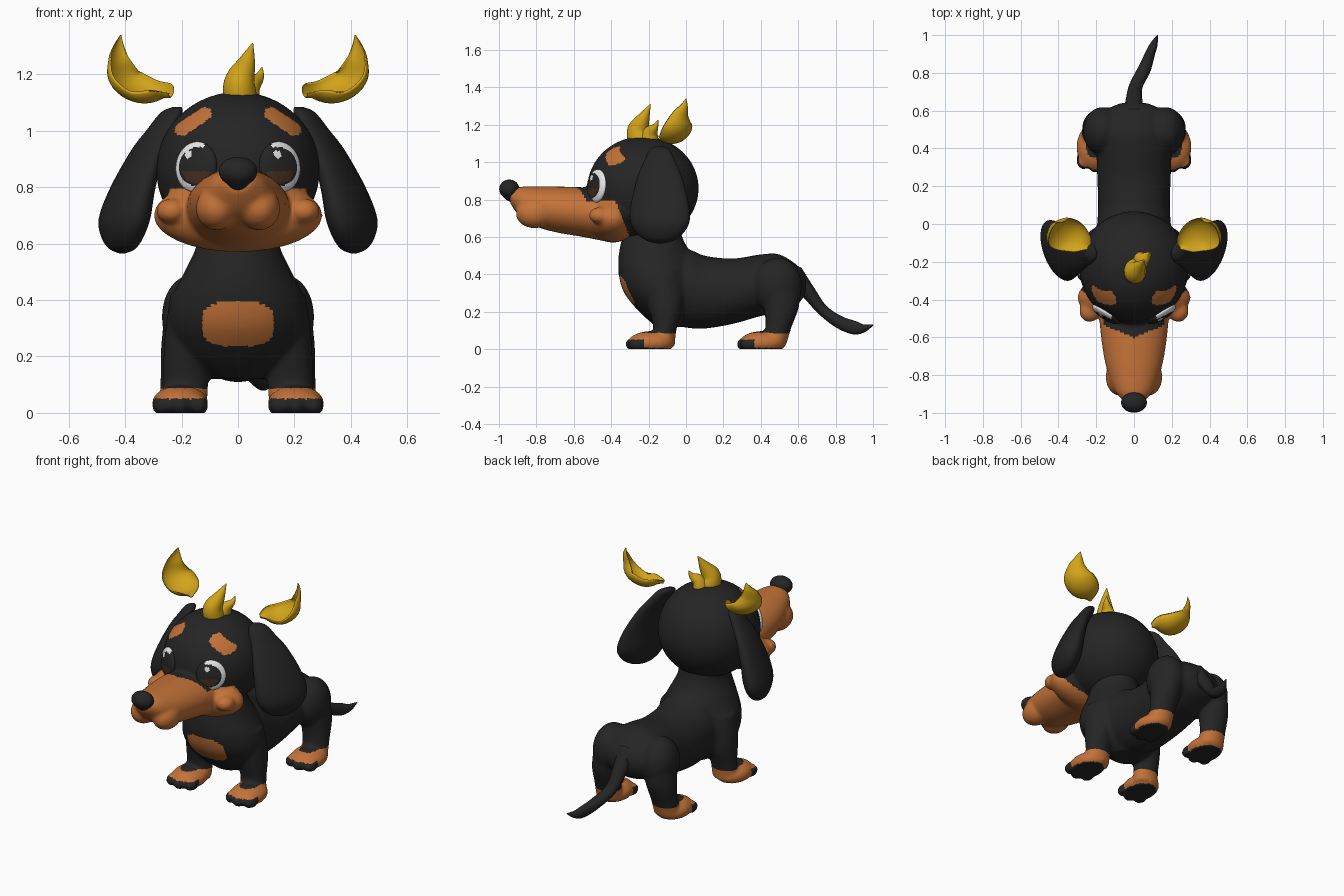
import bpy, bmesh, math
from mathutils import Vector, Matrix

if "Cube" in bpy.data.objects:
    bpy.data.objects.remove(bpy.data.objects["Cube"])


def material(name, rgb):
    m = bpy.data.materials.new(name)
    m.use_nodes = True
    m.diffuse_color = (*rgb, 1)
    m.node_tree.nodes["Principled BSDF"].inputs["Base Color"].default_value = (*rgb, 1)
    return m


BLACK = material("black fur", (0.018, 0.018, 0.018))
TAN = material("tan fur", (0.55, 0.17, 0.04))
GOLD = material("gold", (0.65, 0.37, 0.01))
WHITE = material("eye white", (0.8, 0.8, 0.8))
BROWN = material("iris brown", (0.06, 0.028, 0.014))
LINING = material("dark lining", (0.045, 0.028, 0.025))
X, Y, Z = Vector((1, 0, 0)), Vector((0, 1, 0)), Vector((0, 0, 1))


def smooth_stations(pts, steps=5):
    """Catmull-Rom interpolation of station tuples."""
    ext = [pts[0], *pts, pts[-1]]
    out = []
    for p0, p1, p2, p3 in zip(ext, ext[1:], ext[2:], ext[3:]):
        for k in range(steps):
            t = k / steps
            out.append([b + t / 2 * (c - a + t * (2*a - 5*b + 4*c - d + t * (3*(b - c) + d - a)))
                        for a, b, c, d in zip(p0, p1, p2, p3)])
    return out + [list(pts[-1])]


def loft(bm, stations, mode="path", sides=32, ref=X, focus=None, groove=None, skew=0):
    """Stations are x, y, z and two radii; mode sets the plane of the rings."""
    st = smooth_stations(stations)
    centres = [Vector(s[:3]) for s in st]
    rings = []
    for i, (c, s) in enumerate(zip(centres, st)):
        if mode == "path":
            t = (centres[min(i + 1, len(st) - 1)] - centres[max(i - 1, 0)]).normalized()
            b = (focus - c) if focus else ref.copy()
            b = (b - t * b.dot(t)).normalized()
            a = b.cross(t)
        else:
            a, b = (X, Y + X * skew) if mode == "flat" else (X, Z)
        ring = []
        for j in range(sides):
            ang = math.tau * j / sides
            u, v = math.cos(ang), math.sin(ang)
            if groove and v > 0:
                v *= -groove
            ring.append(bm.verts.new(c + a * u * max(s[3], .002) + b * v * max(s[4], .002)))
        rings.append(ring)
    for r, q in zip(rings, rings[1:]):
        for j in range(sides):
            k = (j + 1) % sides
            f = bm.faces.new((r[j], r[k], q[k], q[j]))
            f.material_index = 1 if groove and j < sides // 2 else 0
    bm.faces.new(rings[0])
    bm.faces.new(rings[-1])


def ball(bm, centre, radii, rot=Matrix(), seg=32):
    m = Matrix.Translation(centre) @ rot @ Matrix.Diagonal((*radii, 1))
    bmesh.ops.create_uvsphere(bm, u_segments=seg, v_segments=seg // 2, radius=1, matrix=m)


def finish(name, bm, mats, voxel=0, rule=None):
    """Make the object, fuse its shells if asked and colour faces by rule."""
    bmesh.ops.recalc_face_normals(bm, faces=bm.faces[:])
    me = bpy.data.meshes.new(name)
    bm.to_mesh(me)
    bm.free()
    ob = bpy.data.objects.new(name, me)
    bpy.context.collection.objects.link(ob)
    if voxel:
        rem = ob.modifiers.new("fuse", 'REMESH')
        rem.mode, rem.voxel_size = 'VOXEL', voxel
        sm = ob.modifiers.new("soften", 'SMOOTH')
        sm.factor, sm.iterations = 0.5, 7
        dg = bpy.context.evaluated_depsgraph_get()
        me = bpy.data.meshes.new_from_object(ob.evaluated_get(dg))
        ob.modifiers.clear()
        ob.data = me
        for v in me.vertices:
            v.co.z = max(v.co.z, 0)
    me.materials.clear()
    for m in mats:
        me.materials.append(m)
    if rule:
        for p in me.polygons:
            p.material_index = rule(p.center, p.normal)
    me.shade_smooth()
    return ob


# Body: chest and neck, long torso, legs and feet
bm = bmesh.new()
loft(bm, [(0, -.17, .70, .14, .13), (0, -.18, .60, .145, .16), (0, -.165, .50, .19, .195),
          (0, -.15, .40, .238, .21), (0, -.13, .30, .245, .2), (0, -.1, .2, .2, .15),
          (0, -.08, .12, .09, .08)], "flat")
loft(bm, [(0, -.15, .32, .2, .18), (0, 0, .325, .195, .21), (0, .1, .305, .19, .195),
          (0, .25, .31, .195, .175), (0, .4, .342, .2, .165), (0, .5, .352, .2, .155),
          (0, .6, .345, .15, .1), (0, .64, .345, .07, .045)], "upright")
for s in (-1, 1):
    loft(bm, [(s*.16, -.13, .42, .08, .1), (s*.18, -.11, .25, .082, .095),
              (s*.185, -.112, .11, .08, .062), (s*.19, -.12, .02, .08, .06)], "flat")
    ball(bm, (s*.165, .49, .34), (.105, .13, .15))
    loft(bm, [(s*.17, .5, .36, .09, .11), (s*.185, .51, .23, .088, .095),
              (s*.195, .495, .12, .08, .07), (s*.2, .47, .02, .08, .065)], "flat")
    for y in (-.185, .41):
        ball(bm, (s*.205, y, .035), (.1, .125, .062))
        for dx in (-.062, 0, .062):
            ball(bm, (s*.205 + dx, y - .09 + abs(dx)*.3, .026), (.038, .05, .036))


def body_colour(c, n):
    if c.y < -.2 and (abs(c.x) / .128)**3 + (abs(c.z - .315) / .08)**3 < 1:
        return 1
    if c.z > .088:
        return 0
    toe = c.y < -.225 or .2 < c.y < .365
    return 0 if c.z < (.05 if toe else .006) else 1


finish("body", bm, [BLACK, TAN], .01, body_colour)

# Head: skull, cheeks and long muzzle
bm = bmesh.new()
ball(bm, (0, -.23, .86), (.29, .298, .278), seg=48)
ball(bm, (0, -.39, .7), (.3, .14, .13))
loft(bm, [(0, -.94, .815, .05, .035), (0, -.89, .79, .098, .078), (0, -.8, .763, .135, .107),
          (0, -.7, .748, .16, .122), (0, -.55, .733, .18, .133), (0, -.4, .712, .19, .138),
          (0, -.3, .71, .2, .12)], "upright")
for s in (-1, 1):
    ball(bm, (s*.075, -.81, .725), (.075, .1, .078))
    ball(bm, (s*.235, -.46, .715), (.055, .06, .045))


def brow_distance(c):
    a, b = Vector((.118, 1.06)), Vector((.2, 1.005))
    p = Vector((abs(c.x), c.z))
    t = max(0, min(1, (p - a).dot(b - a) / (b - a).length_squared))
    return (p - a - (b - a) * t).length


def head_colour(c, n):
    muzzle = c.y < -.6 + .4 * abs(c.x) and c.z < .9
    cheek = c.z < .793 and c.y < -.3 - .4 * max(0, c.z - .6)
    brow = c.y < -.3 and brow_distance(c) < .024
    return 1 if muzzle or cheek or brow else 0


finish("head", bm, [BLACK, TAN], .01, head_colour)

# Nose
bm = bmesh.new()
ball(bm, (0, -.945, .856), (.07, .055, .052))
ball(bm, (0, -.935, .825), (.04, .042, .036))
finish("nose", bm, [BLACK], .007)

# Tail
bm = bmesh.new()
loft(bm, [(0, .57, .4, .06, .06), (0, .65, .31, .04, .045), (.01, .73, .21, .03, .036),
          (.055, .82, .145, .034, .034), (.085, .9, .115, .036, .026), (.105, .95, .112, .022, .02),
          (.125, 1.0, .13, .003, .003)])
finish("tail", bm, [BLACK])

for s, side in ((-1, "right"), (1, "left")):
    # Drooping ear
    bm = bmesh.new()
    loft(bm, [(s*.215, -.14, 1.085, .012, .02), (s*.235, -.14, 1.065, .035, .055),
              (s*.275, -.14, 1.0, .045, .085), (s*.318, -.14, .93, .052, .115),
              (s*.372, -.14, .8, .068, .15), (s*.402, -.14, .69, .08, .16),
              (s*.41, -.14, .62, .065, .125), (s*.41, -.14, .58, .04, .07),
              (s*.41, -.14, .565, .008, .01)], "flat", skew=s*.28)
    finish(side + "_ear", bm, [BLACK])

    # Eye: lens with a white rim, dark iris, brown lower crescent and glint
    bm = bmesh.new()
    gaze = Vector((s*.54, -.835, .1)).normalized()
    rot = gaze.to_track_quat('Z', 'Y').to_matrix().to_4x4()
    spot = Vector((s*.148, -.478, .872))
    ball(bm, spot, (.085, .09, .028), rot, 64)
    inverse = rot.inverted()

    def eye_colour(c, n):
        p = inverse @ (c - spot)
        if (p - Vector((-.022, .042, p.z))).length < .015:
            return 1
        if Vector((p.x + s*.012, p.y)).length > .069:
            return 1 if s * p.x > -.035 else 0
        return 2 if p.y < -.018 and Vector((p.x + s*.012, p.y)).length < .06 else 0

    finish(side + "_eye", bm, [BLACK, WHITE, BROWN], 0, eye_colour)

    # Hollow curved horn floating above the ear
    bm = bmesh.new()
    loft(bm, [(s*.235, -.125, 1.135, .012, .022), (s*.27, -.1, 1.155, .06, .045),
              (s*.33, -.065, 1.16, .09, .062), (s*.39, -.05, 1.195, .09, .062),
              (s*.412, -.035, 1.25, .058, .042), (s*.418, -.012, 1.3, .025, .022),
              (s*.415, 0, 1.34, .002, .002)], focus=Vector((s*.27, -.14, 1.33)), groove=.75)
    finish(side + "_horn", bm, [GOLD, LINING if s > 0 else GOLD])

# Flame-shaped tuft on the crown
bm = bmesh.new()
loft(bm, [(.01, -.24, 1.1, .065, .06), (.005, -.255, 1.17, .06, .055),
          (.03, -.225, 1.24, .032, .032), (.052, -.19, 1.31, .002, .002)])
loft(bm, [(.03, -.2, 1.1, .055, .045), (.045, -.19, 1.155, .042, .035),
          (.075, -.165, 1.19, .018, .018), (.085, -.15, 1.225, .002, .002)])
finish("crown_tuft", bm, [GOLD])
